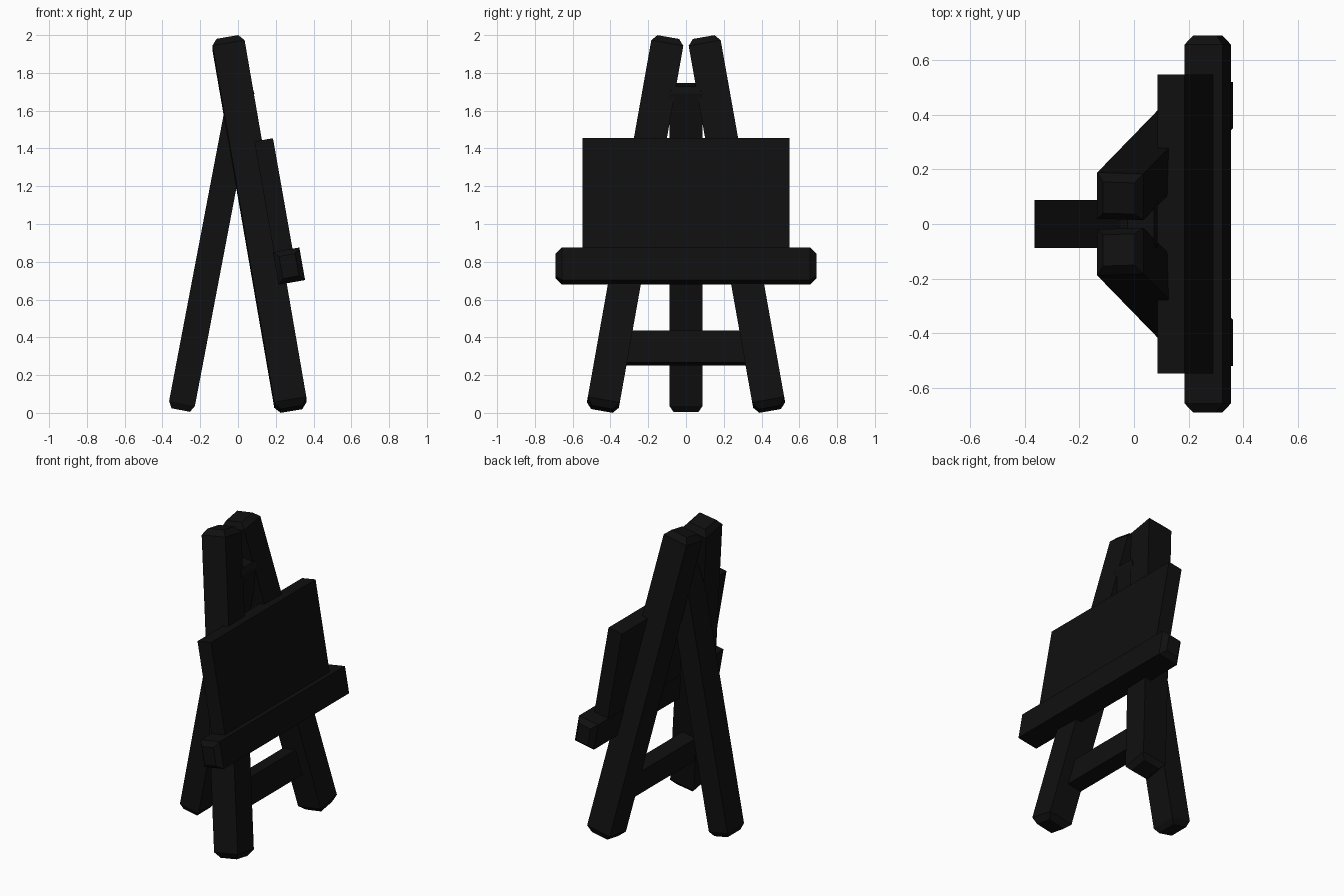
import bpy
from math import radians, cos, sin
from mathutils import Vector

if "Cube" in bpy.data.objects:
    bpy.data.objects.remove(bpy.data.objects["Cube"])

mat = bpy.data.materials.new("black_paint")
mat.diffuse_color = (0.005, 0.005, 0.005, 1)
mat.use_nodes = True
mat.node_tree.nodes["Principled BSDF"].inputs["Base Color"].default_value = mat.diffuse_color

TILT = radians(10)
LEAN = Vector((cos(TILT), 0, sin(TILT)))   # facing direction of the leaning parts
X = Vector((1, 0, 0))


def beam(name, p0, p1, depth, width, inset=0.0, length=0.0):
    """Rectangular beam from p0 to p1 with optional chamfered ends."""
    p0, p1 = Vector(p0), Vector(p1)
    axis = (p1 - p0).normalized()
    hint = LEAN if abs(axis.y) > 0.9 else X
    u = (hint - axis * hint.dot(axis)).normalized()
    v = axis.cross(u)
    rings = [(p0, 0), (p1, 0)]
    if inset:
        rings = [(p0, inset), (p0 + axis * length, 0),
                 (p1 - axis * length, 0), (p1, inset)]
    verts = []
    for c, i in rings:
        for a, b in ((-1, -1), (1, -1), (1, 1), (-1, 1)):
            verts.append(c + u * a * (depth / 2 - i) + v * b * (width / 2 - i))
    n = len(rings)
    faces = [(3, 2, 1, 0), tuple(range(4 * n - 4, 4 * n))]
    for r in range(n - 1):
        for k in range(4):
            j = (k + 1) % 4
            faces.append((4*r + k, 4*r + j, 4*r + 4 + j, 4*r + 4 + k))
    me = bpy.data.meshes.new(name)
    me.from_pydata([tuple(p) for p in verts], [], faces)
    me.materials.append(mat)
    ob = bpy.data.objects.new(name, me)
    bpy.context.collection.objects.link(ob)
    return ob


# Splayed front legs
for side, s in (("left", -1), ("right", 1)):
    beam("front_leg_" + side, (0.283, 0.444 * s, 0.02), (-0.056, 0.095 * s, 1.98),
         0.172, 0.172, 0.028, 0.037)

# Rear support leg
beam("back_leg", (-0.303, 0, 0.015), (0.025, 0, 1.738), 0.139, 0.174, 0.02, 0.035)

# Cross bar, flush with the backs of the front legs
beam("cross_bar", (0.19, -0.35, 0.343), (0.19, 0.35, 0.343), 0.10, 0.17)

# Ledge and the board resting on it
beam("ledge", (0.27, -0.69, 0.777), (0.27, 0.69, 0.777), 0.142, 0.175, 0.028, 0.033)
beam("board", (0.188, -0.548, 1.15), (0.188, 0.548, 1.15), 0.10, 0.60)
